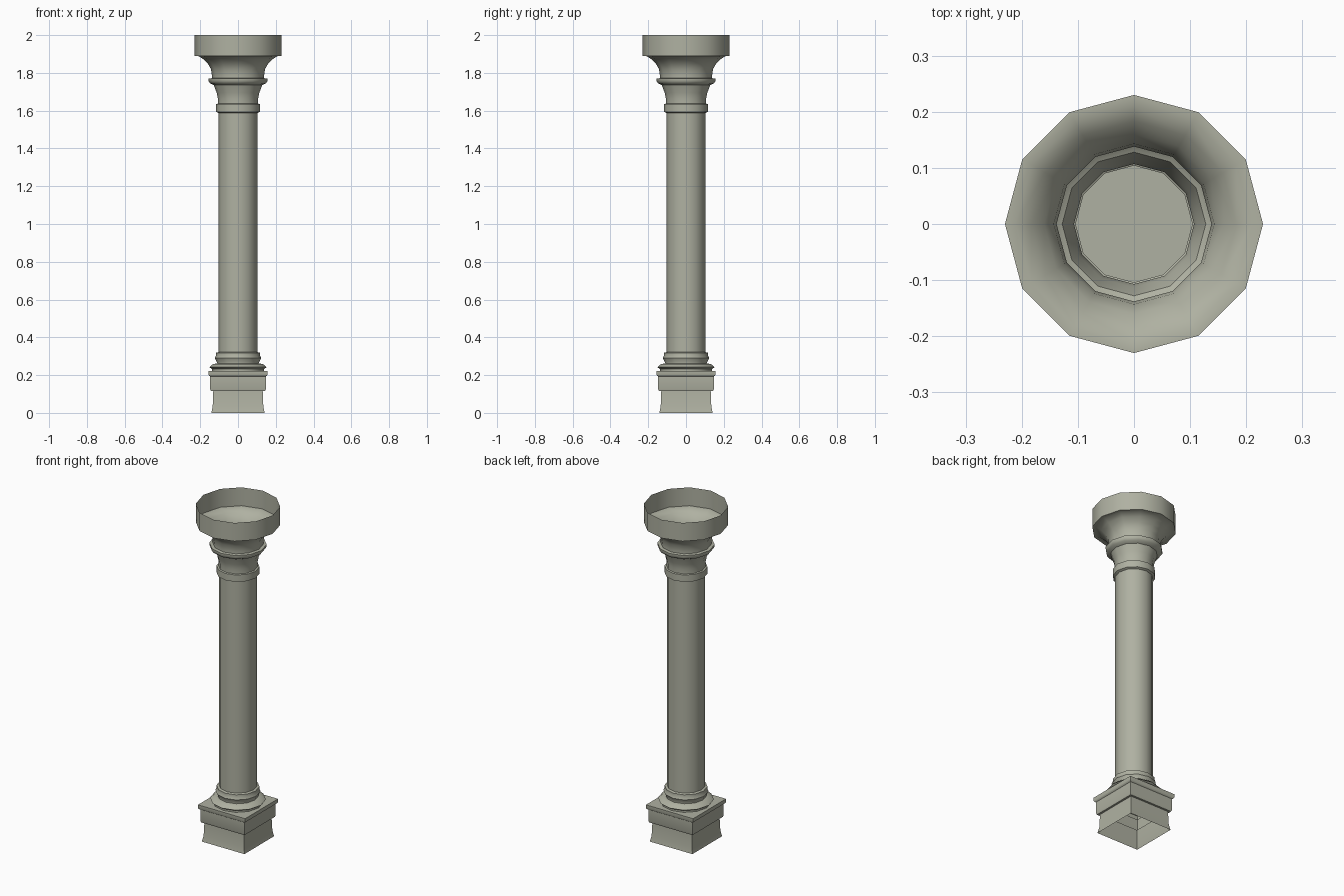
import bpy, bmesh, math

if "Cube" in bpy.data.objects:
    bpy.data.objects.remove(bpy.data.objects["Cube"])

stone = bpy.data.materials.new("grey stone")
stone.diffuse_color = (0.43, 0.44, 0.36, 1)
stone.use_nodes = True
stone.node_tree.nodes["Principled BSDF"].inputs["Base Color"].default_value = stone.diffuse_color


def lathe(name, profile, sides, start=0.0, scale=1.0, cap_top=False):
    """Sweep a (radius, height) profile, listed bottom to top, around z."""
    bm = bmesh.new()
    rings = []
    for r, z in profile:
        ring = []
        for i in range(sides):
            a = start + 2 * math.pi * i / sides
            ring.append(bm.verts.new((r * scale * math.cos(a), r * scale * math.sin(a), z)))
        rings.append(ring)
    for lo, hi in zip(rings, rings[1:]):
        for i in range(sides):
            j = (i + 1) % sides
            bm.faces.new((lo[i], lo[j], hi[j], hi[i]))
    if cap_top:
        bm.faces.new(rings[-1])
    me = bpy.data.meshes.new(name)
    bm.to_mesh(me)
    bm.free()
    ob = bpy.data.objects.new(name, me)
    bpy.context.collection.objects.link(ob)
    me.materials.append(stone)
    bpy.ops.object.select_all(action='DESELECT')
    ob.select_set(True)
    bpy.context.view_layer.objects.active = ob
    bpy.ops.object.shade_smooth_by_angle(angle=math.radians(38))
    return ob


# Square plinth, hollow below and closed on top
lathe("plinth", [(0.141, 0), (0.134, 0.035), (0.131, 0.115), (0.143, 0.115),
                 (0.147, 0.125), (0.147, 0.193), (0.153, 0.197), (0.156, 0.203),
                 (0.156, 0.222)], 4, math.pi / 4, math.sqrt(2), cap_top=True)

# Round base mouldings
lathe("base_moulding", [(0.137, 0.222), (0.137, 0.232), (0.152, 0.242), (0.133, 0.258),
                        (0.112, 0.262), (0.112, 0.268), (0.123, 0.29), (0.117, 0.302),
                        (0.117, 0.318), (0.104, 0.322)], 12)

# Shaft
lathe("shaft", [(0.104, 0.322), (0.104, 1.588)], 12)

# Capital: collar, lower bell, ring, upper bell and open-topped drum
lathe("capital", [(0.104, 1.588), (0.117, 1.594), (0.117, 1.635), (0.107, 1.637),
                  (0.107, 1.665), (0.113, 1.695), (0.128, 1.735), (0.148, 1.745),
                  (0.156, 1.757), (0.156, 1.77), (0.138, 1.772), (0.138, 1.785),
                  (0.143, 1.82), (0.16, 1.85), (0.183, 1.872), (0.211, 1.89),
                  (0.23, 1.89), (0.23, 2.0)], 12)
